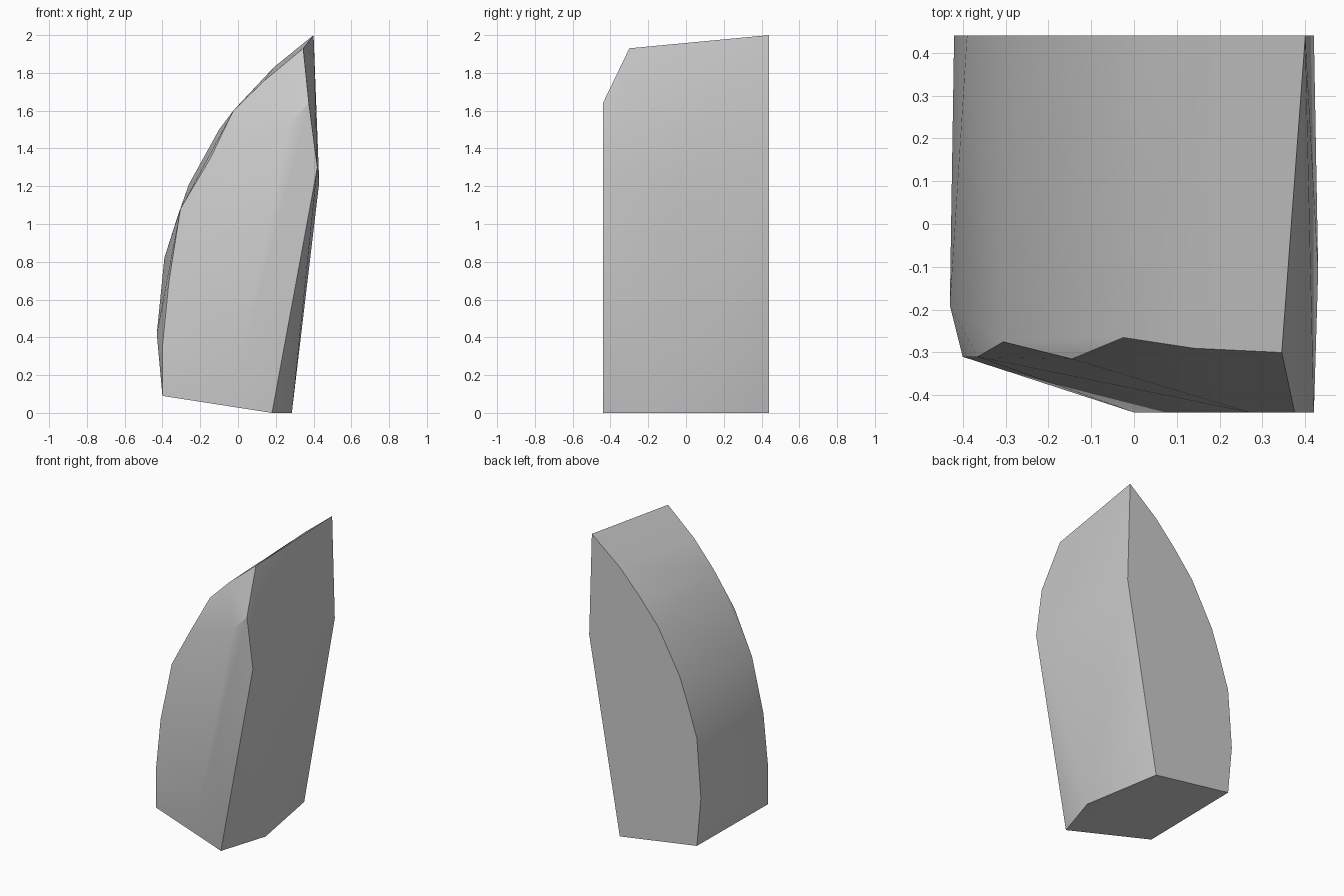
import bpy
import bmesh
import math

cube = bpy.data.objects.get("Cube")
if cube:
    bpy.data.objects.remove(cube, do_unlink=True)

BACK, FRONT = 0.44, -0.44

# Flat rear outline as (x, z), clockwise from the tip
rear = [(0.40, 2.0), (0.42, 1.31), (0.19, 0), (-0.39, 0.09), (-0.42, 0.42),
        (-0.39, 0.82), (-0.32, 1.04), (-0.26, 1.21), (-0.10, 1.50),
        (0.04, 1.67), (0.19, 1.83)]
points = [(x, BACK, z) for x, z in rear]

# Forward rim of the curved side, swept back to the tip
points += [(0.345, -0.30, 1.93), (0.14, -0.29, 1.76), (-0.025, -0.265, 1.60),
           (-0.145, -0.315, 1.35), (-0.305, -0.275, 1.08),
           (-0.365, -0.31, 0.70), (-0.40, -0.31, 0.35), (-0.40, -0.31, 0.09),
           (-0.43, -0.19, 0.42)]

# Flat front plane
points += [(x, FRONT, z) for x, z in
           [(0.18, 0), (0.42, 1.3), (0.375, 1.64), (0.27, 1.53), (0, 0.2)]]

# Shallow ridge down the straight side
points += [(0.285, -0.11, 0), (0.43, -0.11, 1.22)]

# Wrap the outlines into one faceted shard
bm = bmesh.new()
for p in points:
    bm.verts.new(p)
hull = bmesh.ops.convex_hull(bm, input=bm.verts[:])
bmesh.ops.delete(bm, geom=[v for v in bm.verts if not v.link_faces], context="VERTS")
bmesh.ops.dissolve_limit(bm, angle_limit=math.radians(1),
                         verts=bm.verts[:], edges=bm.edges[:])
bmesh.ops.recalc_face_normals(bm, faces=bm.faces[:])
mesh = bpy.data.meshes.new("curved_shard")
bm.to_mesh(mesh)
bm.free()

shard = bpy.data.objects.new("curved_shard", mesh)
bpy.context.collection.objects.link(shard)

# Plain grey
colour = (0.6, 0.6, 0.6, 1)
grey = bpy.data.materials.new("light_grey")
grey.use_nodes = True
grey.diffuse_color = colour
grey.node_tree.nodes["Principled BSDF"].inputs["Base Color"].default_value = colour
mesh.materials.append(grey)

# Soft shading with crisp edges
bpy.ops.object.select_all(action="DESELECT")
shard.select_set(True)
bpy.context.view_layer.objects.active = shard
bpy.ops.object.shade_smooth_by_angle(angle=math.radians(30))
